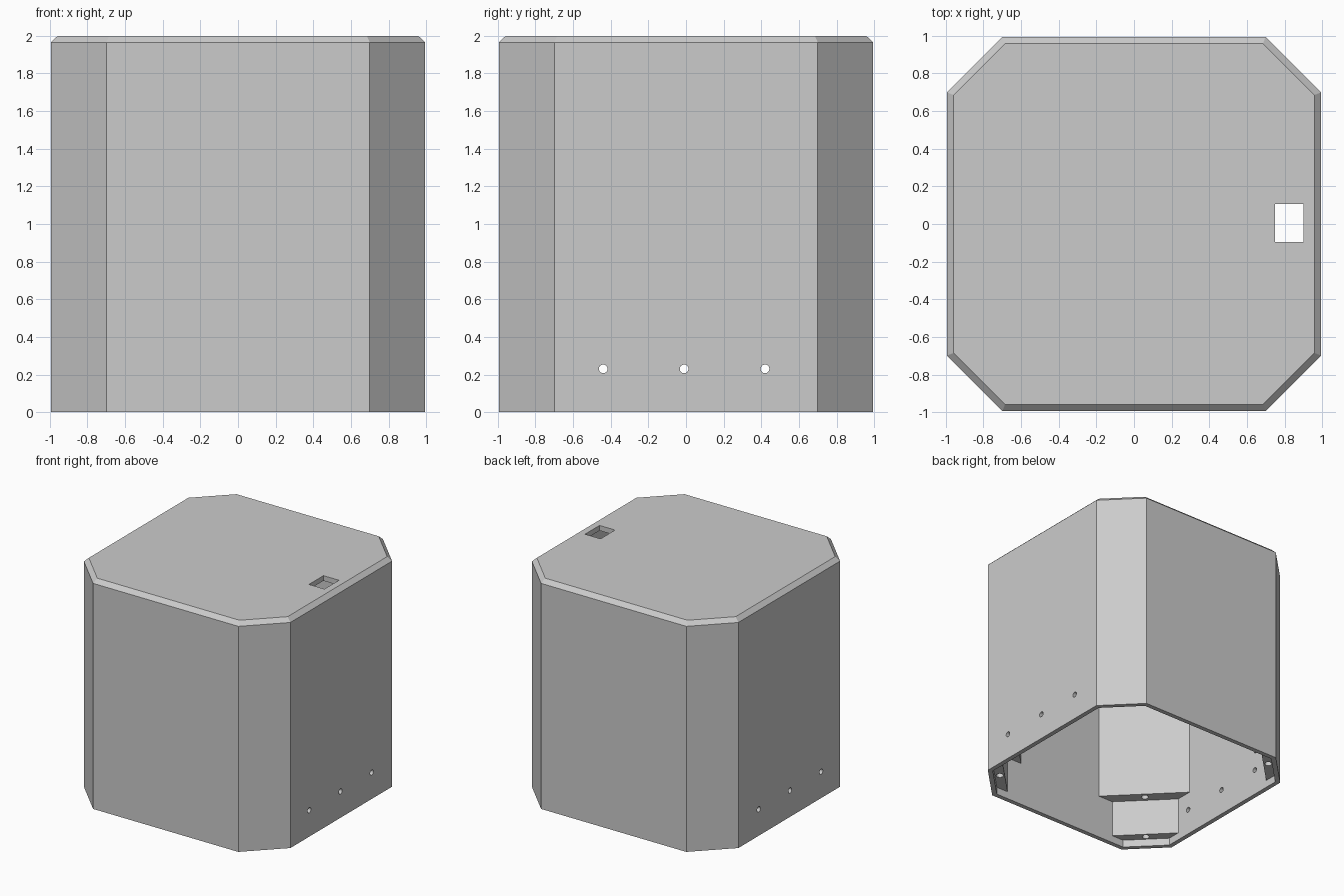
import bpy
import bmesh
import math
from mathutils import Matrix

if "Cube" in bpy.data.objects:
    bpy.data.objects.remove(bpy.data.objects["Cube"])

grey = bpy.data.materials.new("light grey")
grey.use_nodes = True
grey.diffuse_color = (0.6, 0.6, 0.6, 1)
grey.node_tree.nodes["Principled BSDF"].inputs["Base Color"].default_value = (0.6, 0.6, 0.6, 1)


def octagon(half, reach):
    """Square of the given half width, corners cut along |x| + |y| = reach."""
    k = reach - half
    return [(half, -k), (half, k), (k, half), (-k, half),
            (-half, k), (-half, -k), (-k, -half), (k, -half)]


def finish(bm, name):
    bmesh.ops.recalc_face_normals(bm, faces=bm.faces[:])
    mesh = bpy.data.meshes.new(name)
    bm.to_mesh(mesh)
    bm.free()
    mesh.materials.append(grey)
    obj = bpy.data.objects.new(name, mesh)
    bpy.context.collection.objects.link(obj)
    return obj


def stacked(name, levels):
    """Solid through a stack of octagons given as (half, reach, z)."""
    bm = bmesh.new()
    rings = [[bm.verts.new((x, y, z)) for x, y in octagon(half, reach)]
             for half, reach, z in levels]
    for low, high in zip(rings, rings[1:]):
        for i in range(8):
            j = (i + 1) % 8
            bm.faces.new((low[i], low[j], high[j], high[i]))
    bm.faces.new(rings[0])
    bm.faces.new(rings[-1])
    return finish(bm, name)


def cylinder(name, radius, depth, matrix):
    bm = bmesh.new()
    bmesh.ops.create_cone(bm, cap_ends=True, segments=24, radius1=radius,
                          radius2=radius, depth=depth, matrix=matrix)
    return finish(bm, name)


def cut(target, cutter):
    mod = target.modifiers.new("cut", "BOOLEAN")
    mod.operation = "DIFFERENCE"
    mod.solver = "EXACT"
    mod.object = cutter
    bpy.context.view_layer.objects.active = target
    bpy.ops.object.modifier_apply(modifier=mod.name)
    bpy.data.objects.remove(cutter)


# Outer shell with bevelled top edge
OUT, REACH = 0.995, 1.695
housing = stacked("housing", [(OUT, REACH, 0), (OUT, REACH, 1.965),
                              (OUT - 0.037, REACH - 0.052, 2.0)])

# Hollow interior, leaving stepped posts in the four corners
INNER = 0.955
STEPS = [(1.375, 1.955), (1.522, 0.39), (1.638, 0.065)]
for reach, top in STEPS:
    cut(housing, stacked("cavity_cutter", [(INNER, reach, -0.5), (INNER, reach, top)]))

# Screw holes in the two ledges of each post
for (reach_a, _), (reach_b, ledge) in zip(STEPS, STEPS[1:]):
    p = (reach_a + reach_b) / 4
    for sx in (-1, 1):
        for sy in (-1, 1):
            place = Matrix.Translation((sx * p, sy * p, ledge + 0.08))
            cut(housing, cylinder("screw_cutter", 0.03, 0.24, place))

# Three round holes through both side walls
for y in (-0.44, -0.01, 0.42):
    place = Matrix.Translation((0, y, 0.23)) @ Matrix.Rotation(math.pi / 2, 4, "Y")
    cut(housing, cylinder("side_hole_cutter", 0.023, 3, place))

# Rectangular opening in the top
bm = bmesh.new()
bmesh.ops.create_cube(bm, size=1, matrix=Matrix.Translation((0.825, 0.005, 2.0))
                      @ Matrix.Diagonal((0.15, 0.2, 0.3, 1)))
cut(housing, finish(bm, "slot_cutter"))
